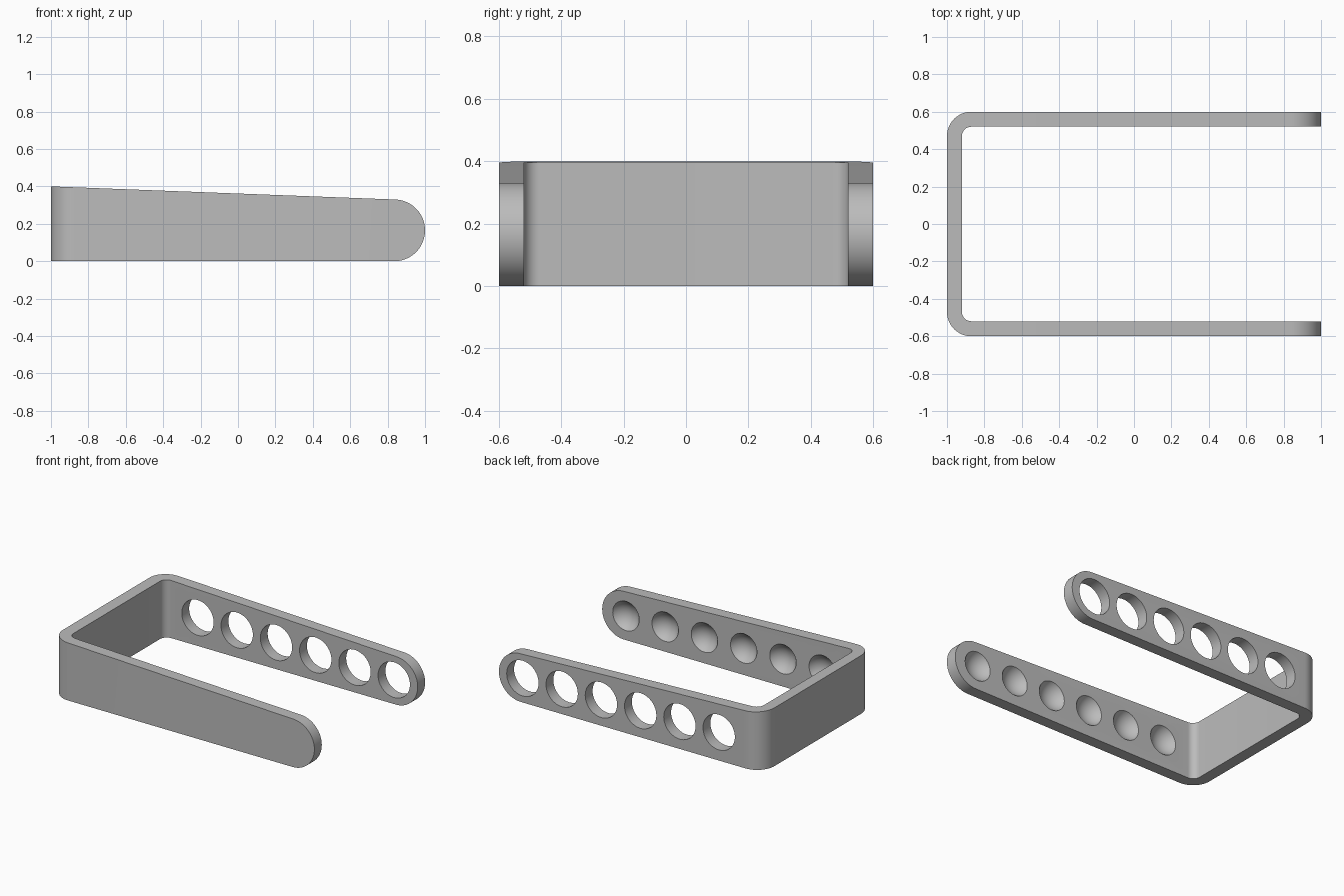
import bpy
import bmesh
from math import sin, cos, pi, radians
from mathutils import Matrix, Vector

cube = bpy.data.objects.get("Cube")
if cube:
    bpy.data.objects.remove(cube, do_unlink=True)

WALL, HALF = 0.08, 0.6
END_R = 0.165
END_X = 1 - END_R
HOLES = 6


def arc(cx, cy, r, start, end, steps):
    angles = [radians(start + (end - start) * i / steps) for i in range(steps + 1)]
    return [(cx + r * cos(a), cy + r * sin(a)) for a in angles]


def to_object(name, bm):
    bmesh.ops.recalc_face_normals(bm, faces=bm.faces)
    mesh = bpy.data.meshes.new(name)
    bm.to_mesh(mesh)
    bm.free()
    ob = bpy.data.objects.new(name, mesh)
    bpy.context.collection.objects.link(ob)
    return ob


def prism(name, points, direction):
    bm = bmesh.new()
    face = bm.faces.new([bm.verts.new(p) for p in points])
    result = bmesh.ops.extrude_face_region(bm, geom=[face])
    moved = [v for v in result["geom"] if isinstance(v, bmesh.types.BMVert)]
    bmesh.ops.translate(bm, verts=moved, vec=Vector(direction))
    # Close the starting side if the extrusion removed it
    if face.is_valid is False or len(bm.faces) < len(points) + 2:
        bmesh.ops.holes_fill(bm, edges=[e for e in bm.edges if e.is_boundary])
    return to_object(name, bm)


def boolean(target, cutter, operation):
    mod = target.modifiers.new("cut", "BOOLEAN")
    mod.operation, mod.object, mod.solver = operation, cutter, "EXACT"
    bpy.context.view_layer.objects.active = target
    bpy.ops.object.modifier_apply(modifier=mod.name)
    bpy.data.objects.remove(cutter, do_unlink=True)


# U-shaped band with rounded corners, left long for trimming
outer_r, inner_r = 0.13, 0.05
cx, cy = -1 + outer_r, HALF - outer_r
outer = arc(cx, cy, outer_r, 90, 180, 16) + arc(cx, -cy, outer_r, 180, 270, 16)
inner = arc(cx, -cy, inner_r, 270, 180, 12) + arc(cx, cy, inner_r, 180, 90, 12)
outline = ([(1.1, HALF)] + outer + [(1.1, -HALF), (1.1, WALL - HALF)]
           + inner + [(1.1, HALF - WALL)])
bracket = prism("bracket", [(x, y, -0.1) for x, y in outline], (0, 0, 0.7))

# Tapered side silhouette with round arm ends
side = [(-1.2, 0), (-1.2, 0.408), (-1, 0.4)] + arc(END_X, END_R, END_R, 88, -90, 48)
silhouette = prism("silhouette", [(x, -1, z) for x, z in side], (0, 2, 0))
boolean(bracket, silhouette, "INTERSECT")

# Through holes in the back arm, round dimples inside the front arm
hole_bm, dimple_bm = bmesh.new(), bmesh.new()
BALL_R, OFFSET = 0.117, 0.06
for i in range(HOLES):
    x = 0.82 - 0.298 * i
    z = (0.4 - 0.038 * (x + 1)) / 2
    bmesh.ops.create_cone(
        hole_bm, cap_ends=True, segments=48, radius1=0.121, radius2=0.121, depth=0.3,
        matrix=Matrix.Translation((x, HALF, z)) @ Matrix.Rotation(pi / 2, 4, "X"))
    bmesh.ops.create_uvsphere(
        dimple_bm, u_segments=48, v_segments=32, radius=BALL_R,
        matrix=Matrix.Translation((x, WALL - HALF + OFFSET, z))
        @ Matrix.Rotation(pi / 2, 4, "X"))
boolean(bracket, to_object("holes", hole_bm), "DIFFERENCE")
boolean(bracket, to_object("dimples", dimple_bm), "DIFFERENCE")

# Single grey finish
grey = bpy.data.materials.new("plain grey")
grey.use_nodes = True
color = (0.5, 0.5, 0.5, 1)
grey.diffuse_color = color
grey.node_tree.nodes["Principled BSDF"].inputs["Base Color"].default_value = color
bracket.data.materials.clear()
bracket.data.materials.append(grey)

bpy.ops.object.select_all(action="DESELECT")
bracket.select_set(True)
bpy.context.view_layer.objects.active = bracket
bpy.ops.object.shade_smooth_by_angle(angle=radians(30))
